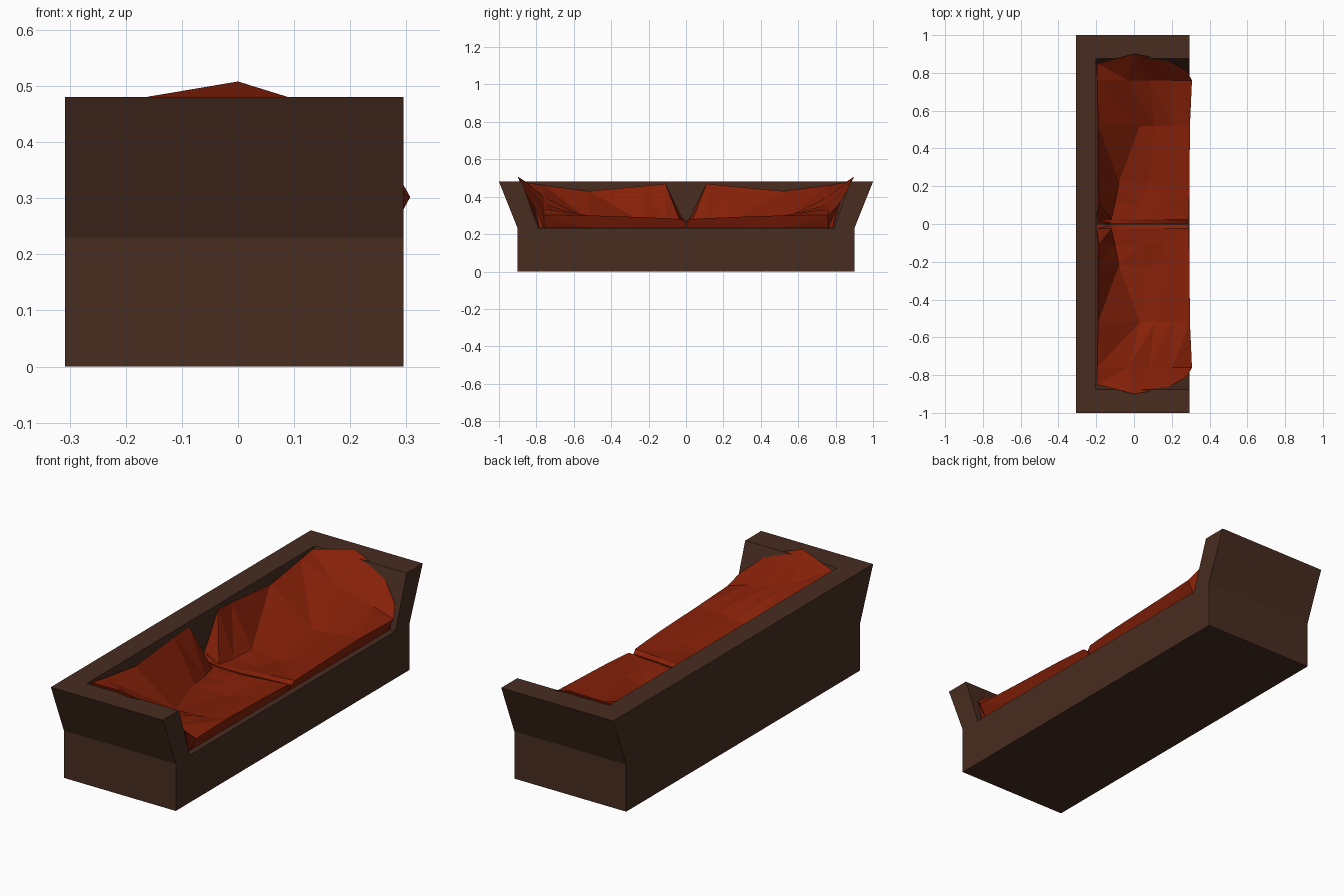
import bpy, bmesh

if "Cube" in bpy.data.objects:
    bpy.data.objects.remove(bpy.data.objects["Cube"])


def material(name, rgb):
    m = bpy.data.materials.new(name)
    m.diffuse_color = (*rgb, 1)
    m.use_nodes = True
    m.node_tree.nodes["Principled BSDF"].inputs["Base Color"].default_value = m.diffuse_color
    return m


WOOD = material("dark brown", (0.065, 0.026, 0.015))
CLOTH = material("rust red", (0.235, 0.0145, 0.0025))


def finish(name, bm, mat):
    bmesh.ops.recalc_face_normals(bm, faces=bm.faces)
    me = bpy.data.meshes.new(name)
    bm.to_mesh(me)
    bm.free()
    me.materials.append(mat)
    ob = bpy.data.objects.new(name, me)
    bpy.context.collection.objects.link(ob)
    return ob


def prism(name, half, x0, x1, mat):
    """Extrude a y-symmetric (y, z) outline along x."""
    pts = half + [(-y, z) for y, z in reversed(half)]
    bm = bmesh.new()
    a = [bm.verts.new((x0, y, z)) for y, z in pts]
    b = [bm.verts.new((x1, y, z)) for y, z in pts]
    n = len(pts)
    bm.faces.new(a)
    bm.faces.new(b[::-1])
    for i in range(n):
        j = (i + 1) % n
        bm.faces.new((a[i], b[i], b[j], a[j]))
    return finish(name, bm, mat)


# Couch frame: flared box, hollowed out and open at +x
frame = prism("couch_frame", [(0.9, 0), (0.9, 0.23), (1.0, 0.48)], -0.308, 0.295, WOOD)
cutter = prism("frame_cutter", [(0.79, 0.23), (0.912, 0.58)], -0.20, 0.5, WOOD)
cutter.hide_render = True
mod = frame.modifiers.new("hollow", 'BOOLEAN')
mod.operation = 'DIFFERENCE'
mod.solver = 'EXACT'
mod.object = cutter
bpy.context.view_layer.objects.active = frame
frame.select_set(True)
bpy.ops.object.modifier_apply(modifier=mod.name)
bpy.data.objects.remove(cutter)

# Cushion stations: y, then (x, z) from the back top to the front lip
STATIONS = [
    (0.003, [(-0.198, 0.27), (-0.12, 0.25), (0.00, 0.25), (0.15, 0.26), (0.285, 0.265)]),
    (0.025, [(-0.198, 0.29), (-0.12, 0.25), (0.00, 0.255), (0.15, 0.27), (0.29, 0.28)]),
    (0.11, [(-0.185, 0.47), (-0.10, 0.25), (0.03, 0.25), (0.15, 0.265), (0.292, 0.285)]),
    (0.22, [(-0.19, 0.458), (-0.08, 0.26), (0.08, 0.243), (0.18, 0.27), (0.294, 0.29)]),
    (0.52, [(-0.19, 0.43), (0.03, 0.277), (0.11, 0.28), (0.20, 0.29), (0.296, 0.30)]),
    (0.76, [(-0.195, 0.46), (-0.03, 0.40), (0.08, 0.36), (0.20, 0.335), (0.307, 0.302)]),
]
END_ROW = [(-0.195, 0.85, 0.475), (0.0, 0.9, 0.508), (0.09, 0.885, 0.48),
           (0.19, 0.86, 0.43), (0.28, 0.81, 0.35)]


def cushion(name, side):
    rows = [[(x, y, z) for x, z in prof] for y, prof in STATIONS] + [END_ROW]
    bm = bmesh.new()
    grid = []
    for r in rows:
        # underside points tucked below the back and the front lip
        y = min(r[0][1], 0.79)
        full = [(-0.199, y, 0.232)] + r + [(0.268, min(r[-1][1], 0.785), 0.232)]
        grid.append([bm.verts.new((x, side * yy, z)) for x, yy, z in full])
    for a, b in zip(grid, grid[1:]):
        n = len(a)
        for i in range(n):
            j = (i + 1) % n
            # split along the same diagonal on both mirrored halves
            bm.faces.new((a[i], a[j], b[i]))
            bm.faces.new((a[j], b[j], b[i]))
    bm.faces.new(grid[0])
    bm.faces.new(grid[-1])
    return finish(name, bm, CLOTH)


cushion("right_cushion", 1)
cushion("left_cushion", -1)
